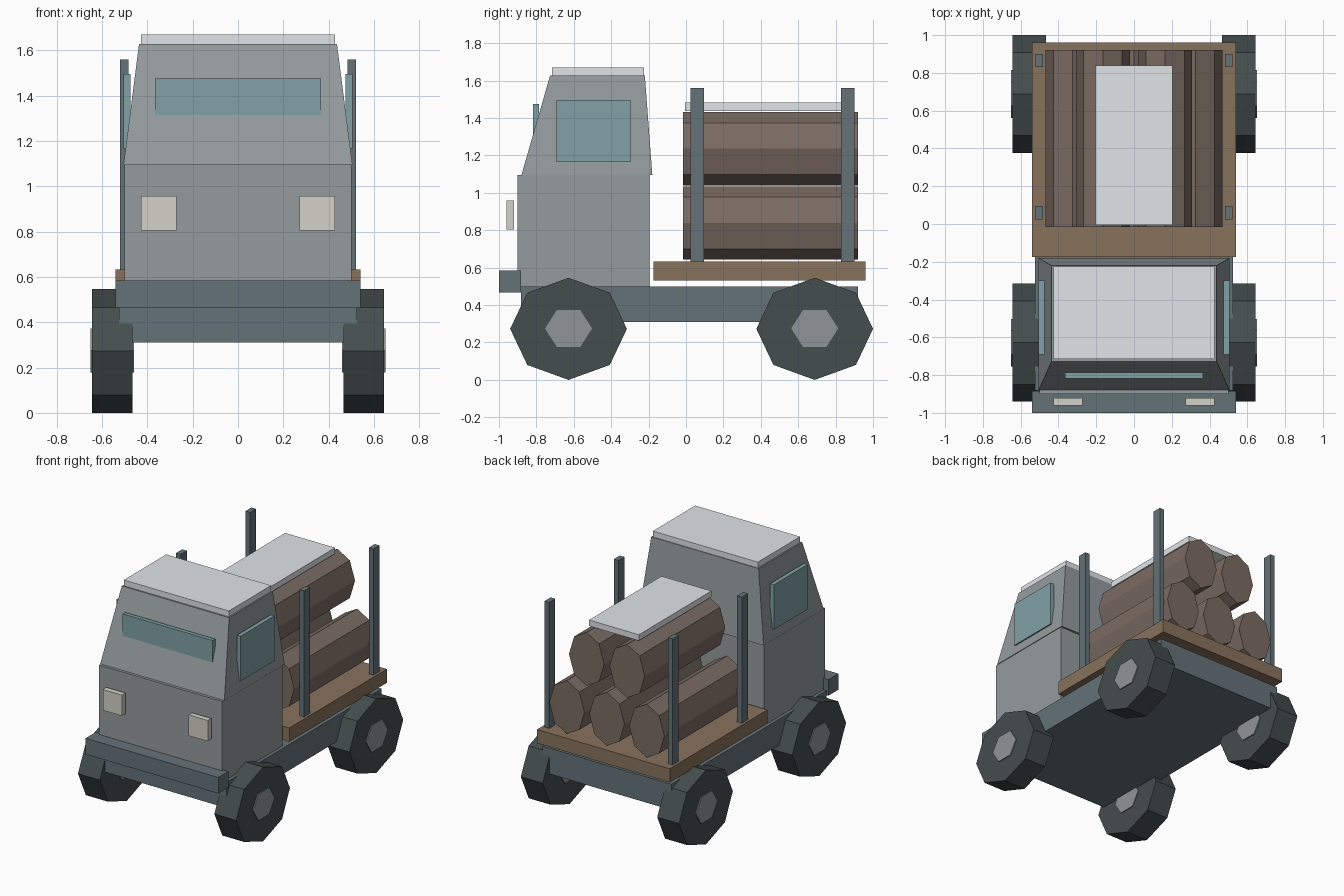
import bpy, math

if "Cube" in bpy.data.objects:
    bpy.data.objects.remove(bpy.data.objects["Cube"])


def paint(name, r, g, b):
    m = bpy.data.materials.new(name)
    m.diffuse_color = (r, g, b, 1)
    m.use_nodes = True
    m.node_tree.nodes["Principled BSDF"].inputs["Base Color"].default_value = m.diffuse_color
    return m


GREY = paint("cab_grey", 0.30, 0.33, 0.34)
STEEL = paint("dark_steel", 0.13, 0.17, 0.19)
RUBBER = paint("rubber", 0.06, 0.075, 0.075)
HUB = paint("hub_grey", 0.28, 0.30, 0.31)
PLANK = paint("plank_brown", 0.25, 0.17, 0.11)
BARK = paint("bark_brown", 0.20, 0.15, 0.125)
GLASS = paint("glass", 0.22, 0.36, 0.39)
LAMP = paint("lamp", 0.65, 0.65, 0.58)
SNOW = paint("pale_top", 0.75, 0.78, 0.80)


def mesh(name, verts, faces, mat):
    me = bpy.data.meshes.new(name)
    me.from_pydata(verts, [], faces)
    me.materials.append(mat)
    ob = bpy.data.objects.new(name, me)
    bpy.context.collection.objects.link(ob)
    return ob


def loft(name, low, high, mat):
    """Closed solid between two matching loops of points."""
    n = len(low)
    sides = [(i, (i + 1) % n, n + (i + 1) % n, n + i) for i in range(n)]
    return mesh(name, low + high,
                sides + [tuple(reversed(range(n))), tuple(range(n, 2 * n))], mat)


def rect(x0, x1, y0, y1, z):
    return [(x0, y0, z), (x1, y0, z), (x1, y1, z), (x0, y1, z)]


def box(name, x0, x1, y0, y1, z0, z1, mat):
    return loft(name, rect(x0, x1, y0, y1, z0), rect(x0, x1, y0, y1, z1), mat)


def oval(n, ra, rb):
    return [(ra * math.cos(2 * math.pi * i / n), rb * math.sin(2 * math.pi * i / n))
            for i in range(n)]


def disc_x(name, n, x0, x1, y, z, ry, rz, mat):
    ring = oval(n, ry, rz)
    return loft(name, [(x0, y + a, z + b) for a, b in ring],
                [(x1, y + a, z + b) for a, b in ring], mat)


def log_y(name, n, y0, y1, x, z, rx, rz, mat):
    ring = oval(n, rx, rz)
    return loft(name, [(x + a, y1, z + b) for a, b in ring],
                [(x + a, y0, z + b) for a, b in ring], mat)


# chassis and bumper
box("chassis", -0.525, 0.525, -0.882, 0.92, 0.31, 0.5, STEEL)
box("bumper", -0.54, 0.54, -1.0, -0.883, 0.466, 0.584, STEEL)

# cab
box("cab_lower", -0.5, 0.5, -0.9, -0.195, 0.495, 1.095, GREY)
loft("cab_upper", rect(-0.505, 0.505, -0.88, -0.18, 1.095),
     rect(-0.437, 0.437, -0.727, -0.22, 1.627), GREY)
box("cab_roof", -0.427, 0.427, -0.716, -0.225, 1.627, 1.67, SNOW)
box("windscreen", -0.366, 0.366, -0.817, -0.787, 1.17, 1.475, GLASS)

# cargo bed
box("cargo_bed", -0.54, 0.54, -0.175, 0.96, 0.532, 0.633, PLANK)

# mirrored parts
for s, side in ((-1, "left"), (1, "right")):
    def pair(a, b):
        return sorted((s * a, s * b))
    box(f"{side}_window", *pair(0.475, 0.506), -0.692, -0.298, 1.166, 1.496, GLASS)
    box(f"{side}_headlight", *pair(0.272, 0.427), -0.961, -0.92, 0.805, 0.958, LAMP)
    for end, y in (("front", 0.06), ("rear", 0.865)):
        box(f"{end}_{side}_stake", *pair(0.483, 0.521), y - 0.035, y + 0.035,
            0.63, 1.56, STEEL)
    for end, y in (("front", -0.628), ("rear", 0.688)):
        disc_x(f"{end}_{side}_tyre", 8, *pair(0.466, 0.644), y, 0.273,
               0.312, 0.273, RUBBER)
        disc_x(f"{end}_{side}_hub", 6, *pair(0.459, 0.651), y, 0.275,
               0.126, 0.113, HUB)

# stacked logs: three below, two above
stack = [(-0.325, 0.839), (0, 0.839), (0.325, 0.839), (-0.165, 1.236), (0.165, 1.236)]
for i, (x, z) in enumerate(stack):
    log_y(f"log_{i + 1}", 8, -0.016, 0.92, x, z, 0.143, 0.196, BARK)
box("log_top_cover", -0.203, 0.203, -0.005, 0.838, 1.438, 1.482, SNOW)
